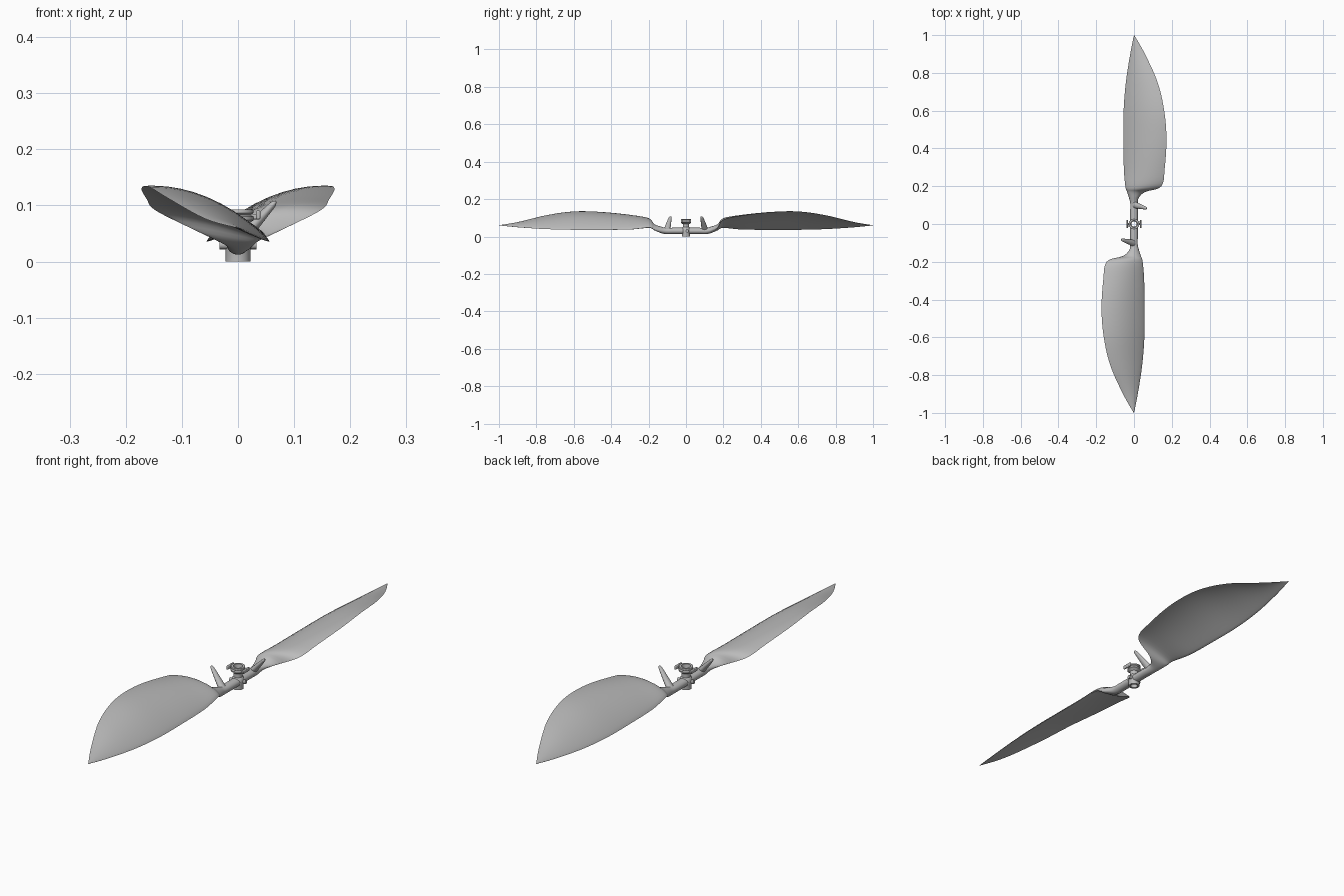
import bpy, bmesh, math
from mathutils import Matrix, Vector

cube = bpy.data.objects.get("Cube")
if cube:
    bpy.data.objects.remove(cube, do_unlink=True)

grey = bpy.data.materials.new("plain grey")
grey.use_nodes = True
grey.diffuse_color = (0.5, 0.5, 0.5, 1)
grey.node_tree.nodes["Principled BSDF"].inputs["Base Color"].default_value = grey.diffuse_color


def finish(name, bm, turn=0.0):
    """Turn the mesh into a smooth-shaded object, optionally spun about z."""
    bmesh.ops.recalc_face_normals(bm, faces=bm.faces)
    bm.transform(Matrix.Rotation(turn, 4, "Z"))
    mesh = bpy.data.meshes.new(name)
    bm.to_mesh(mesh)
    bm.free()
    mesh.materials.append(grey)
    mesh.shade_smooth()
    mesh.set_sharp_from_angle(angle=math.radians(40))
    obj = bpy.data.objects.new(name, mesh)
    bpy.context.collection.objects.link(obj)
    return obj


def loft(bm, rings, close=False):
    """Skin a list of closed point rings; cap the ends or join them."""
    loops = [[bm.verts.new(p) for p in ring] for ring in rings]
    pairs = list(zip(loops, loops[1:]))
    if close:
        pairs.append((loops[-1], loops[0]))
    else:
        bm.faces.new(loops[0])
        bm.faces.new(loops[-1])
    n = len(loops[0])
    for a, b in pairs:
        for i in range(n):
            j = (i + 1) % n
            bm.faces.new((a[i], a[j], b[j], b[i]))


def catmull(a, b, c, d, t):
    return [0.5 * (2 * q + (r - p) * t + (2 * p - 5 * q + 4 * r - s) * t * t
                   + (3 * q - p - 3 * r + s) * t ** 3)
            for p, q, r, s in zip(a, b, c, d)]


# Blade stations: y, low edge x, high edge x, low edge z, high edge z,
# camber, half thickness, roundness of the section
stations = [
    (.015, -.02, .02, .03, .03, 0, .017, 1),
    (.07, -.02, .02, .03, .03, 0, .017, 1),
    (.11, -.02, .02, .03, .03, 0, .017, 1),
    (.14, -.027, .026, .033, .037, .003, .017, .9),
    (.17, -.037, .06, .04, .049, .008, .015, .5),
    (.2, -.046, .145, .048, .09, .016, .011, .1),
    (.3, -.054, .163, .038, .112, .023, .009, 0),
    (.45, -.056, .172, .036, .13, .024, .008, 0),
    (.6, -.055, .16, .036, .134, .022, .007, 0),
    (.75, -.043, .125, .04, .113, .016, .006, 0),
    (.9, -.02, .058, .05, .076, .007, .004, 0),
    (1, 0, .001, .06, .06, 0, .001, 0),
]


def section(y, x0, x1, z0, z1, camber, thick, rnd, n=14):
    ring = []
    for i in range(2 * n):
        a = math.pi * i / n
        s = (1 - math.cos(a)) / 2
        foil = 2.6 * math.sqrt(s) * (1 - s)
        oval = 2 * math.sqrt(s * (1 - s))
        h = thick * ((1 - rnd) * foil + rnd * oval)
        z = z0 + (z1 - z0) * s + camber * 4 * s * (1 - s)
        ring.append((x0 + (x1 - x0) * s, y, z + (h if i < n else -h)))
    return ring


def blade(name, turn):
    rings, steps, last = [], 5, len(stations) - 1
    for i in range(last):
        ctrl = [stations[min(max(i + k, 0), last)] for k in (-1, 0, 1, 2)]
        rings += [section(*catmull(*ctrl, k / steps)) for k in range(steps)]
    rings.append(section(*stations[-1]))
    bm = bmesh.new()
    loft(bm, rings)
    finish(name, bm, turn)


# Tapered prong with a rounded end, leaning off the arm
def prong(name, turn):
    base, tip = Vector((0, .102, .035)), Vector((.066, .083, .106))
    axis = (tip - base).normalized()
    side = axis.cross(Vector((0, 1, 0))).normalized()
    wide = axis.cross(side)
    rings = []
    for t, r in ((0, .018), (.5, .013), (.92, .008), (.98, .006), (1.02, .002)):
        mid = base.lerp(tip, t)
        rings.append([mid + r * (math.cos(a) * wide + .75 * math.sin(a) * side)
                      for a in (math.tau * k / 16 for k in range(16))])
    bm = bmesh.new()
    loft(bm, rings)
    finish(name, bm, turn)


# Small clip standing beside the hub rim, with a strut below it
def rim_clip(name, turn):
    bm = bmesh.new()
    for size, place in (((.008, .044, .016), (.036, 0, .083)),
                        ((.016, .012, .01), (.028, 0, .08))):
        spot = Matrix.Translation(place) @ Matrix.Diagonal((*size, 1))
        bmesh.ops.create_cube(bm, size=1, matrix=spot)
    obj = finish(name, bm, turn)
    bev = obj.modifiers.new("soft edges", "BEVEL")
    bev.width, bev.segments = .003, 2


for label, turn in (("rear", 0), ("front", math.pi)):
    blade(label + "_blade", turn)
    prong(label + "_prong", turn)
for label, turn in (("left", 0), ("right", math.pi)):
    rim_clip(label + "_rim_clip", turn)

# Hollow hub with a flared rim
profile = [(.022, 0), (.022, .02), (.024, .03), (.022, .045), (.017, .05),
           (.017, .066), (.028, .074), (.028, .08), (.023, .083), (.028, .087),
           (.027, .093), (.018, .093), (.014, .07), (.014, 0)]
bm = bmesh.new()
loft(bm, [[(r * math.cos(a), r * math.sin(a), z)
           for a in (math.tau * k / 32 for k in range(32))] for r, z in profile], True)
finish("hub", bm)

# Cross bolt through the hub sides
for label, sign in (("left", 1), ("right", -1)):
    bm = bmesh.new()
    bmesh.ops.create_cone(bm, cap_ends=True, segments=16, radius1=.008, radius2=.008,
                          depth=.014, matrix=Matrix.Translation((sign * .026, sign * .006, .03))
                          @ Matrix.Rotation(math.pi / 2, 4, "Y"))
    finish(label + "_bolt", bm)
